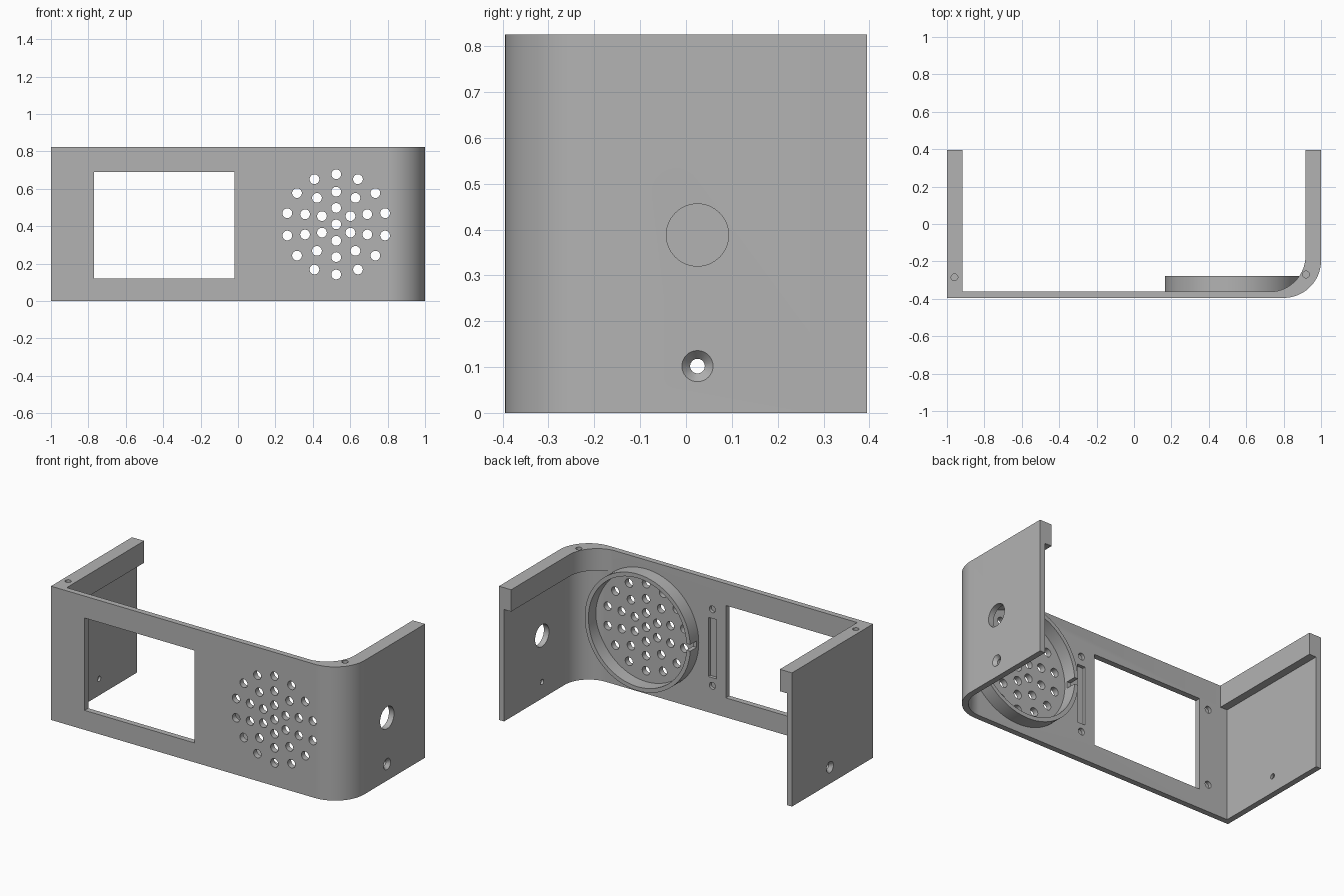
import bpy, bmesh
from math import pi, cos, sin, radians
from mathutils import Matrix, Vector

if "Cube" in bpy.data.objects:
    bpy.data.objects.remove(bpy.data.objects["Cube"])

H, D, T = 0.825, 0.395, 0.035          # height, half depth, wall thickness
BAND_Z, BAND_T = 0.69, 0.083           # thick top band on the side walls
GRILLE = Vector((0.525, 0, 0.41))

grey = bpy.data.materials.new("light_grey")
grey.use_nodes = True
grey.diffuse_color = (0.45, 0.45, 0.45, 1)
grey.node_tree.nodes["Principled BSDF"].inputs["Base Color"].default_value = grey.diffuse_color


def add_object(name, bm):
    bmesh.ops.recalc_face_normals(bm, faces=bm.faces[:])
    mesh = bpy.data.meshes.new(name)
    bm.to_mesh(mesh)
    bm.free()
    mesh.materials.append(grey)
    obj = bpy.data.objects.new(name, mesh)
    bpy.context.collection.objects.link(obj)
    return obj


def extrude_profile(name, points, z0, z1):
    bm = bmesh.new()
    face = bm.faces.new([bm.verts.new((x, y, z0)) for x, y in points])
    top = bmesh.ops.extrude_face_region(bm, geom=[face])["geom"]
    bmesh.ops.translate(bm, vec=(0, 0, z1 - z0),
                        verts=[v for v in top if isinstance(v, bmesh.types.BMVert)])
    return add_object(name, bm)


def arc(cx, cy, r, steps=24):
    """Quarter arc from facing -y round to facing +x."""
    return [(cx + r * sin(pi / 2 * i / steps), cy - r * cos(pi / 2 * i / steps))
            for i in range(steps + 1)]


def add_cylinder(bm, centre, axis, r1, depth, r2=None, sides=32):
    turn = Vector((0, 0, 1)).rotation_difference(Vector(axis)).to_matrix().to_4x4()
    bmesh.ops.create_cone(bm, cap_ends=True, segments=sides, radius1=r1,
                          radius2=r1 if r2 is None else r2, depth=depth,
                          matrix=Matrix.Translation(centre) @ turn)


def add_box(bm, lo, hi):
    lo, hi = Vector(lo), Vector(hi)
    bmesh.ops.create_cube(bm, size=1, matrix=Matrix.Translation((lo + hi) / 2)
                          @ Matrix.Diagonal((*(hi - lo), 1)))


def combine(target, other, operation):
    mod = target.modifiers.new(operation, "BOOLEAN")
    mod.object, mod.operation, mod.solver = other, operation, "EXACT"
    bpy.context.view_layer.objects.active = target
    bpy.ops.object.modifier_apply(modifier=mod.name)
    bpy.data.objects.remove(other)


# Bent thin shell: square left-hand corner, rounded right-hand corner
outer = [(-1, D), (-1, -D)] + arc(0.8, -0.195, 0.2) + [(1, D)]
inner = [(1 - T, D)] + arc(0.8, -0.195, 0.2 - T)[::-1] + [(T - 1, T - D), (T - 1, D)]
shell = extrude_profile("front_shell", outer + inner, 0, H)

# Thick bands along the top of both side walls
mid = T / 2
left_band = extrude_profile("plain_band", [(mid - 1, D), (mid - 1, mid - D),
                            (BAND_T - 1, mid - D), (BAND_T - 1, D)], BAND_Z, H)
right_outer = [(0.725, mid - D)] + arc(0.8, -0.195, 0.2 - mid) + [(1 - mid, D)]
right_inner = [(1 - BAND_T, D)] + arc(0.725, -0.17, 0.192)[::-1]
right_band = extrude_profile("curved_band", right_outer + right_inner, BAND_Z, H)
combine(shell, left_band, "UNION")
combine(shell, right_band, "UNION")

# Speaker holder ring on the inside of the front wall, with a wire notch
bm = bmesh.new()
add_cylinder(bm, GRILLE + Vector((0, -0.325, 0)), (0, 1, 0), 0.36, 0.096, sides=96)
ring = add_object("speaker_ring", bm)
bm = bmesh.new()
add_cylinder(bm, GRILLE + Vector((0, -0.26, 0)), (0, 1, 0), 0.335, 0.3, sides=96)
combine(ring, add_object("ring_bore", bm), "DIFFERENCE")
bm = bmesh.new()
add_box(bm, (0.1, -0.34, 0.39), (0.3, -0.2, 0.43))
combine(ring, add_object("ring_notch", bm), "DIFFERENCE")
combine(shell, ring, "UNION")

# Openings: window, grille holes and screw holes
bm = bmesh.new()
add_box(bm, (-0.77, -0.5, 0.12), (-0.02, -0.3, 0.69))
add_cylinder(bm, GRILLE + Vector((0, -D, 0)), (0, 1, 0), 0.026, 0.2)
for radius, count in ((0.088, 6), (0.175, 10), (0.268, 14)):
    for i in range(count):
        a = pi / 2 + 2 * pi * i / count
        add_cylinder(bm, GRILLE + Vector((radius * cos(a), -D, radius * sin(a))),
                     (0, 1, 0), 0.026, 0.2)

# Blind pockets around the window on the inside
for x in (-0.83, 0.072):
    for z in (0.17, 0.642):
        add_cylinder(bm, (x, T - D, z), (0, 1, 0), 0.021, 0.04)
add_box(bm, (0.045, -0.38, 0.22), (0.1, -0.34, 0.585))

# Vertical screw holes in the bands, cable hole in one side
for x, y in ((-0.96, -0.285), (0.92, -0.27)):
    add_cylinder(bm, (x, y, H), (0, 0, 1), 0.018, 0.2)
add_cylinder(bm, (1, 0.025, 0.388), (1, 0, 0), 0.068, 0.2)
for side in (-1, 1):
    add_cylinder(bm, (side, 0.025, 0.102), (1, 0, 0), 0.016, 0.2)
combine(shell, add_object("hole_cutter", bm), "DIFFERENCE")

# Countersinks on the outer faces of both sides
bm = bmesh.new()
for side in (-1, 1):
    add_cylinder(bm, (side, 0.025, 0.102), (side, 0, 0), 0.016, 0.04, 0.052)
combine(shell, add_object("countersinks", bm), "DIFFERENCE")

bpy.ops.object.select_all(action="DESELECT")
shell.select_set(True)
bpy.context.view_layer.objects.active = shell
bpy.ops.object.shade_smooth_by_angle(angle=radians(30))
